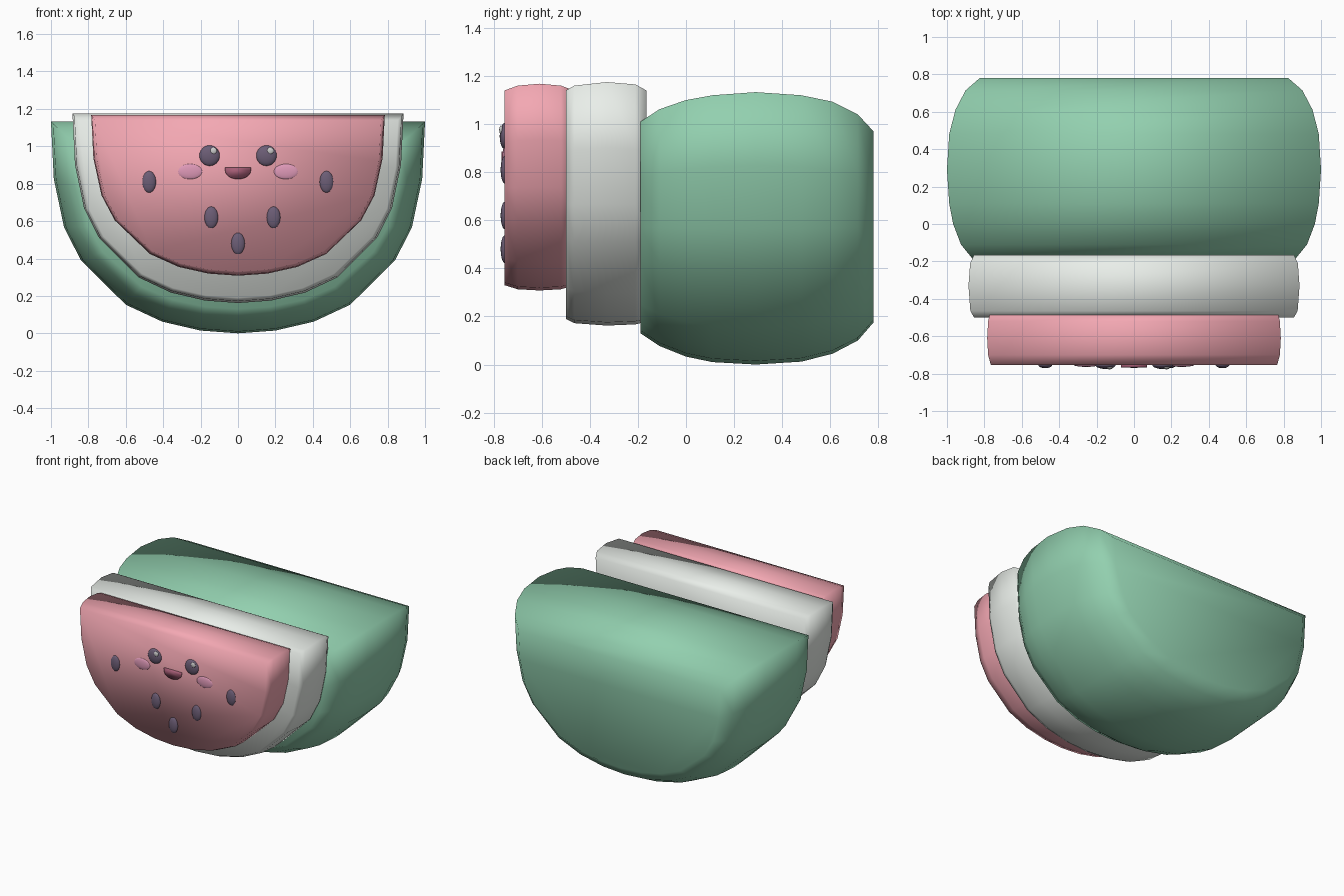
import bpy, bmesh
from math import radians

if "Cube" in bpy.data.objects:
    bpy.data.objects.remove(bpy.data.objects["Cube"])


def paint(obj, name, rgb):
    mat = bpy.data.materials.get(name) or bpy.data.materials.new(name)
    mat.diffuse_color = (*rgb, 1)
    mat.use_nodes = True
    mat.node_tree.nodes["Principled BSDF"].inputs["Base Color"].default_value = mat.diffuse_color
    obj.data.materials.append(mat)


# Half outline of a slice: (fraction of half width, fraction of depth below the top)
HALF = [(1, 0), (0.985, 0.27), (0.93, 0.5), (0.84, 0.655), (0.6, 0.865),
        (0.405, 0.945), (0.2, 0.987)]
OUTLINE = HALF + [(0, 1)] + [(-u, v) for u, v in reversed(HALF)]


def slab(name, sections, colour, rgb):
    """Loft the slice outline through sections of (y, half width, top z, bottom z)."""
    bm = bmesh.new()
    rings = [[bm.verts.new((u * w, y, top - v * (top - bottom))) for u, v in OUTLINE]
             for y, w, top, bottom in sections]
    n = len(OUTLINE)
    for a, b in zip(rings, rings[1:]):
        for i in range(n):
            j = (i + 1) % n
            bm.faces.new((a[i], a[j], b[j], b[i]))
    bm.faces.new(rings[0])
    bm.faces.new(rings[-1])
    bmesh.ops.recalc_face_normals(bm, faces=bm.faces)
    for f in bm.faces:
        f.smooth = True
    mesh = bpy.data.meshes.new(name)
    bm.to_mesh(mesh)
    bm.free()
    obj = bpy.data.objects.new(name, mesh)
    bpy.context.collection.objects.link(obj)
    paint(obj, colour, rgb)
    return obj


def bead(name, x, y, z, size, colour, rgb):
    """Flattened sphere pressed into the front face."""
    bpy.ops.mesh.primitive_uv_sphere_add(segments=20, ring_count=12, location=(x, y, z))
    obj = bpy.context.object
    obj.name = name
    obj.scale = size
    bpy.ops.object.shade_smooth()
    paint(obj, colour, rgb)


# Rind: fat bulging half disc
slab("green_rind", [
    (-0.19, 0.86, 1.01, 0.13), (-0.11, 0.925, 1.062, 0.077), (0.0, 0.967, 1.10, 0.033),
    (0.11, 0.988, 1.12, 0.01), (0.29, 1.0, 1.133, 0.0), (0.48, 0.988, 1.12, 0.012),
    (0.61, 0.955, 1.093, 0.045), (0.715, 0.90, 1.04, 0.10), (0.78, 0.825, 0.97, 0.175)],
    "green", (0.29, 0.63, 0.43))

# White layer
slab("white_layer", [
    (-0.50, 0.855, 1.14, 0.19), (-0.465, 0.875, 1.16, 0.172), (-0.33, 0.885, 1.175, 0.162),
    (-0.21, 0.876, 1.165, 0.167), (-0.165, 0.855, 1.14, 0.178)],
    "white", (0.82, 0.86, 0.82))

# Pink flesh
slab("pink_flesh", [
    (-0.755, 0.765, 1.14, 0.33), (-0.70, 0.78, 1.16, 0.313), (-0.61, 0.785, 1.168, 0.308),
    (-0.52, 0.78, 1.16, 0.313), (-0.48, 0.77, 1.145, 0.325)],
    "pink", (0.90, 0.39, 0.45))

# Mouth
slab("mouth", [(-0.768, 0.07, 0.887, 0.825), (-0.745, 0.07, 0.887, 0.825)],
     "mouth_red", (0.38, 0.11, 0.18))

# Eyes, highlights and cheeks
DARK = (0.15, 0.11, 0.18)
for side, s in (("left", -1), ("right", 1)):
    bead(side + "_eye", s * 0.152, -0.753, 0.95, (0.055, 0.022, 0.055), "dark", DARK)
    bead(side + "_eye_highlight", s * 0.152 + 0.021, -0.769, 0.976,
         (0.018, 0.008, 0.018), "highlight", (0.8, 0.8, 0.8))
    bead(side + "_cheek", s * 0.256, -0.753, 0.865, (0.066, 0.011, 0.041),
         "cheek_pink", (0.74, 0.32, 0.48))

# Seeds
SEEDS = [(-0.475, 0.81), (0.473, 0.81), (-0.143, 0.62), (0.19, 0.62), (0, 0.48)]
for i, (x, z) in enumerate(SEEDS):
    bead(f"seed_{i + 1}", x, -0.753, z, (0.037, 0.018, 0.058), "dark", DARK)
